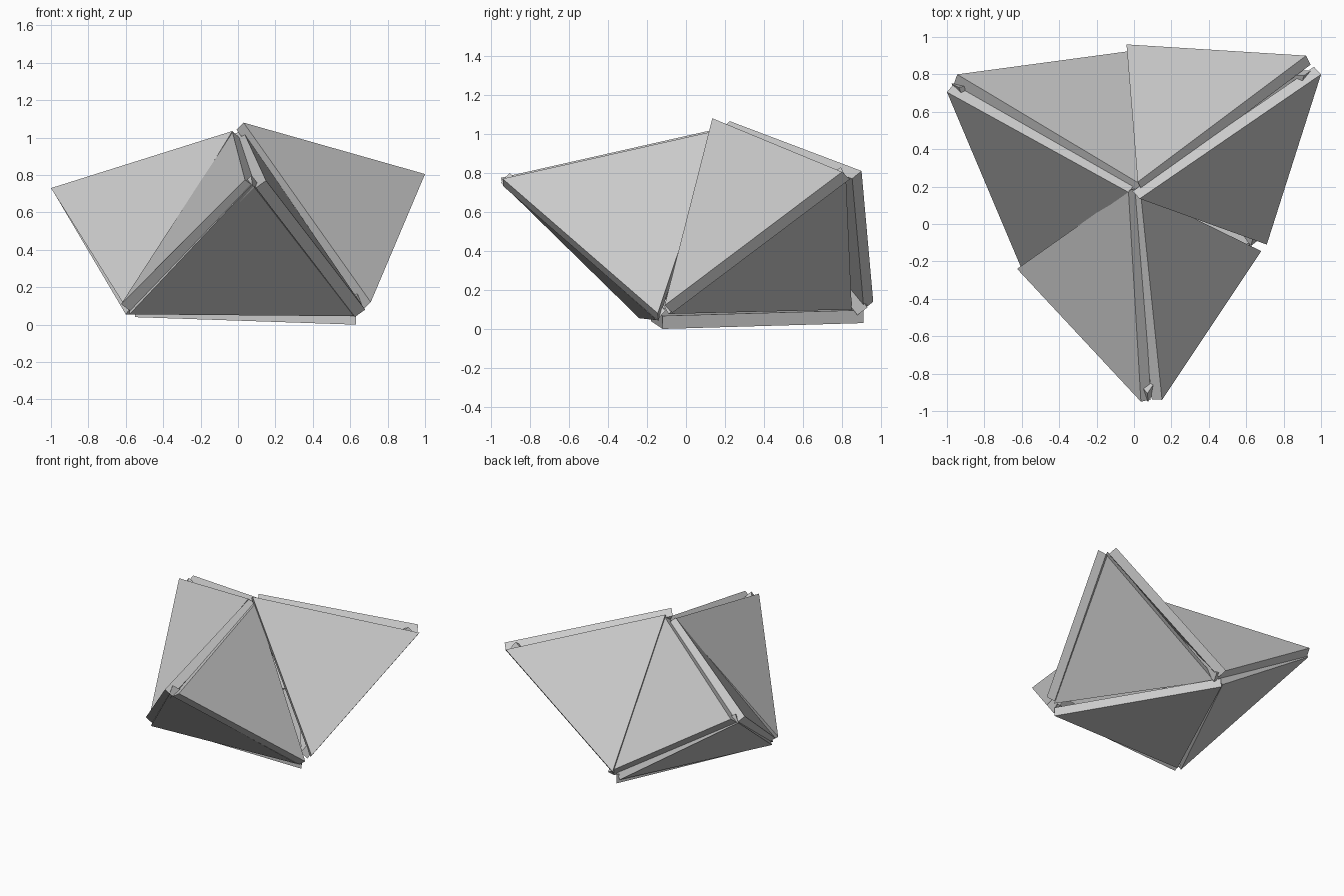
import bpy
import bmesh
from mathutils import Vector

THICKNESS = 0.067
CORE = Vector((0.02, 0.18, 0.4))  # point enclosed by all the panels

cube = bpy.data.objects.get("Cube")
if cube:
    bpy.data.objects.remove(cube, do_unlink=True)

grey = bpy.data.materials.new("plain_grey")
grey.use_nodes = True
colour = (0.6, 0.6, 0.6, 1)
grey.diffuse_color = colour
grey.node_tree.nodes["Principled BSDF"].inputs["Base Color"].default_value = colour


def panel(name, *corners):
    """Triangular slab: the corners give its outer face, and it is thickened inward."""
    a, b, c = [Vector(p) for p in corners]
    normal = (b - a).cross(c - a).normalized()
    if normal.dot(a - CORE) < 0:
        normal = -normal
    bm = bmesh.new()
    face = bm.faces.new([bm.verts.new(p) for p in (a, b, c)])
    grown = bmesh.ops.extrude_face_region(bm, geom=[face], use_keep_orig=True)
    moved = [v for v in grown["geom"] if isinstance(v, bmesh.types.BMVert)]
    bmesh.ops.translate(bm, verts=moved, vec=-normal * THICKNESS)
    bmesh.ops.recalc_face_normals(bm, faces=bm.faces)
    mesh = bpy.data.meshes.new(name)
    bm.to_mesh(mesh)
    bm.free()
    mesh.materials.append(grey)
    bpy.context.collection.objects.link(bpy.data.objects.new(name, mesh))


# Upper panels: peak, raised tip, low foot
panel("back_right_upper_panel", (0.04, 0.21, 1.04), (-0.945, 0.8, 0.73), (0.02, 0.93, 0.11))
panel("back_left_upper_panel", (0.02, 0.225, 1.065), (0.92, 0.9, 0.81), (-0.04, 0.96, 0.14))
panel("left_upper_panel", (0.03, 0.135, 1.08), (1, 0.8, 0.805), (0.71, -0.11, 0.12))
panel("front_left_upper_panel", (0.035, 0.17, 1.02), (0.15, -0.94, 0.77), (0.68, -0.145, 0.08))
panel("front_right_upper_panel", (-0.03, 0.18, 1.03), (0.037, -0.95, 0.775), (-0.625, -0.24, 0.11))
panel("right_upper_panel", (-0.03, 0.17, 1.035), (-1, 0.705, 0.73), (-0.605, -0.23, 0.1))

# Lower panels: raised tip, two low feet
panel("front_lower_panel", (0.075, -0.95, 0.75), (-0.58, -0.24, 0.055), (0.62, -0.15, 0.045))
panel("left_lower_panel", (0.945, 0.82, 0.78), (0.66, -0.09, 0.077), (-0.02, 0.85, 0.1))
panel("right_lower_panel", (-0.975, 0.75, 0.69), (-0.6, -0.2, 0.055), (-0.06, 0.9, 0.06))

# Base panel: three low feet
panel("base_panel", (0.63, -0.12, 0), (-0.04, 0.91, 0.03), (-0.55, -0.18, 0.04))
